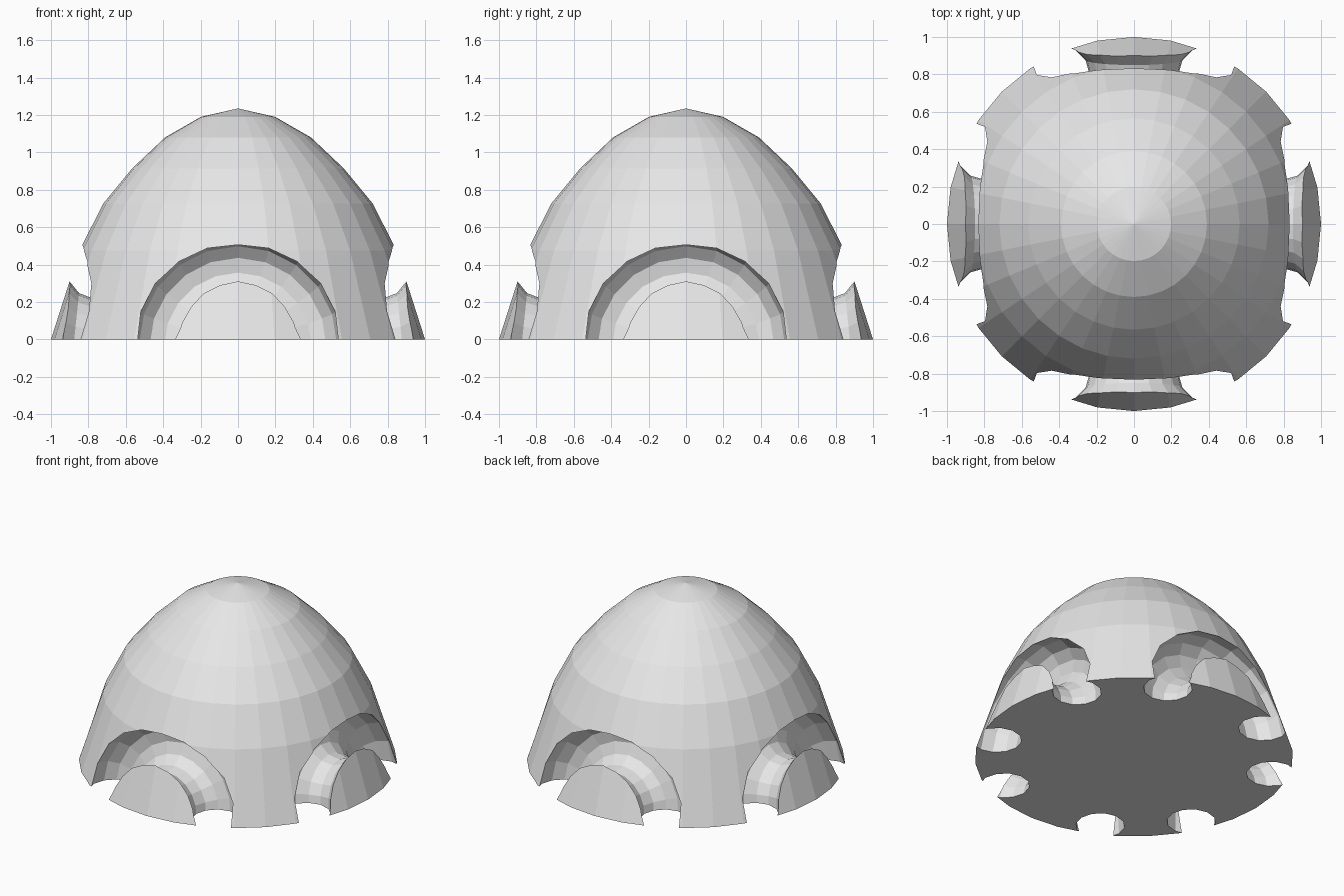
import bpy
import bmesh
from math import pi, radians
from mathutils import Matrix

default_cube = bpy.data.objects.get("Cube")
if default_cube:
    bpy.data.objects.remove(default_cube, do_unlink=True)

# One flat grey for the whole shell
grey = bpy.data.materials.new("light_grey")
grey.use_nodes = True
color = (0.8, 0.8, 0.8, 1.0)
grey.diffuse_color = color
grey.node_tree.nodes["Principled BSDF"].inputs["Base Color"].default_value = color


def make_object(name, bm):
    bmesh.ops.recalc_face_normals(bm, faces=bm.faces)
    mesh = bpy.data.meshes.new(name)
    bm.to_mesh(mesh)
    bm.free()
    mesh.materials.append(grey)
    obj = bpy.data.objects.new(name, mesh)
    bpy.context.collection.objects.link(obj)
    return obj


# Dome: a radius/height profile turned about z, closed by a flat base
SIDES = 32
profile = [(0, 1.235), (0.198, 1.19), (0.39, 1.08), (0.565, 0.915),
           (0.72, 0.727), (0.848, 0.475), (1.0, 0)]
bm = bmesh.new()
verts = [bm.verts.new((r, 0, z)) for r, z in profile]
edges = [bm.edges.new(pair) for pair in zip(verts, verts[1:])]
bmesh.ops.spin(bm, geom=verts + edges, axis=(0, 0, 1), cent=(0, 0, 0),
               angle=2 * pi, steps=SIDES, use_duplicate=False)
bmesh.ops.remove_doubles(bm, verts=bm.verts, dist=0.0005)
rim = [e for e in bm.edges if e.is_boundary]
bmesh.ops.contextual_create(bm, geom=rim)
dome = make_object("dome", bm)

# Ring cutters: four tori, one facing each side, leaning in with the wall
MAJOR, MINOR = 20, 12
lean = Matrix.Rotation(radians(-6), 4, "X")
bm = bmesh.new()
for quarter in range(4):
    before = set(bm.verts)
    tube = bmesh.ops.create_circle(bm, segments=MINOR, radius=0.155,
                                   matrix=Matrix.Translation((0.395, 0, 0)))
    loop = tube["verts"]
    loop_edges = list({e for v in loop for e in v.link_edges})
    bmesh.ops.spin(bm, geom=loop + loop_edges, axis=(0, 1, 0), cent=(0, 0, 0),
                   angle=2 * pi, steps=MAJOR, use_duplicate=False)
    ring = [v for v in bm.verts if v not in before]
    place = (Matrix.Rotation(quarter * pi / 2, 4, "Z")
             @ Matrix.Translation((0, -0.80, -0.02)) @ lean)
    bmesh.ops.transform(bm, matrix=place, verts=ring)
bmesh.ops.remove_doubles(bm, verts=bm.verts, dist=0.0005)
cutter = make_object("ring_cutter", bm)
cutter.hide_render = True

# Carve the ring channels, leaving a round plug on every side
carve = dome.modifiers.new("ring_channels", "BOOLEAN")
carve.operation = "DIFFERENCE"
carve.solver = "EXACT"
carve.object = cutter
bpy.context.view_layer.update()
carved = bpy.data.meshes.new_from_object(
    dome.evaluated_get(bpy.context.evaluated_depsgraph_get()))
dome.modifiers.clear()
dome.data = carved
bpy.data.objects.remove(cutter, do_unlink=True)
